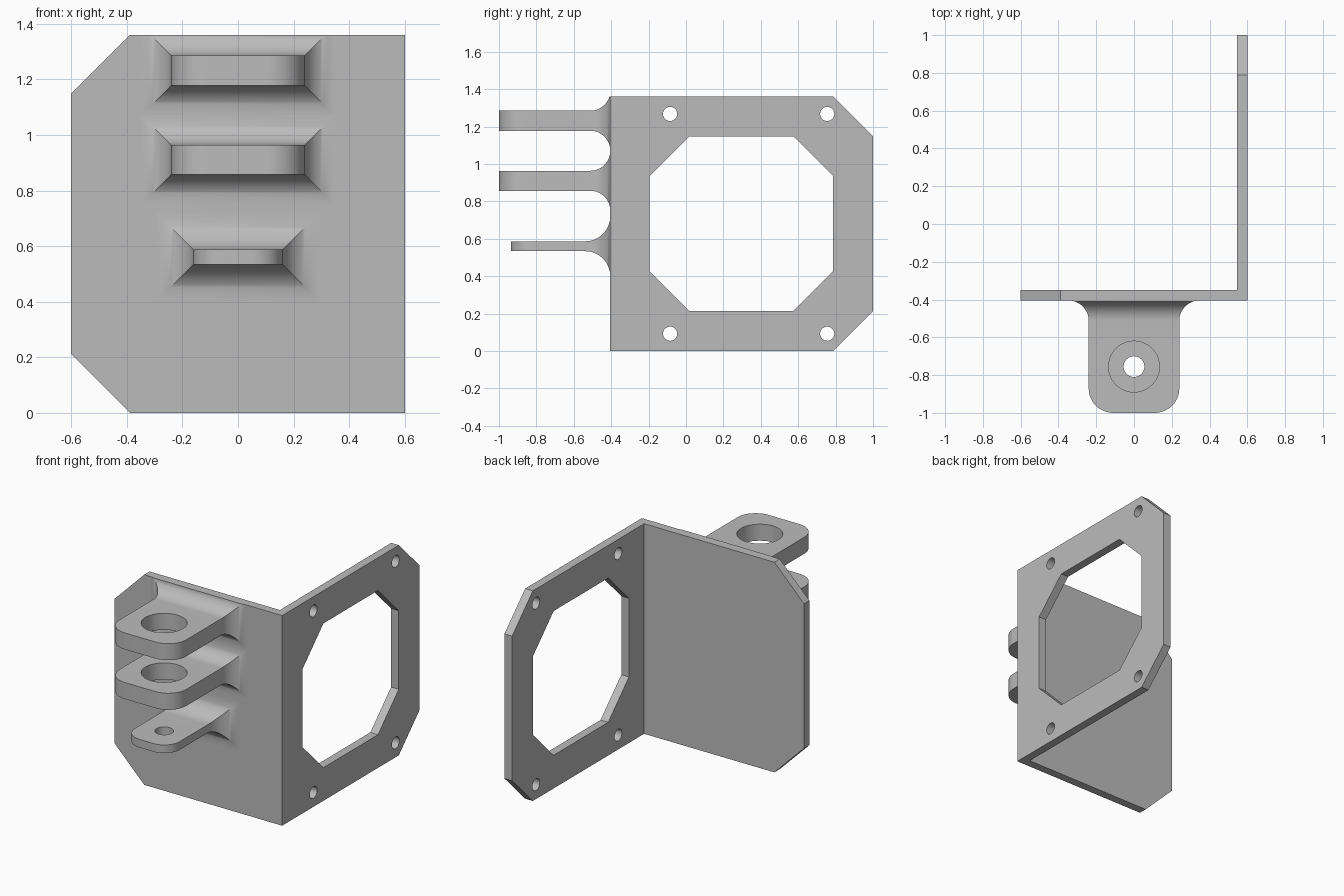
import bpy, bmesh
from math import sin, cos, pi, radians
from mathutils import Vector

cube = bpy.data.objects.get("Cube")
if cube:
    bpy.data.objects.remove(cube, do_unlink=True)

grey = bpy.data.materials.new("plain grey")
grey.use_nodes = True
grey.diffuse_color = (0.5, 0.5, 0.5, 1)
grey.node_tree.nodes["Principled BSDF"].inputs["Base Color"].default_value = (0.5, 0.5, 0.5, 1)

TOP, THICK = 1.36, 0.055
FRONT, SIDE = -0.405, 0.6      # outer faces of the two plates
CUT = 0.212                    # corner chamfer


def circle(cx, cy, r, n=40):
    return [(cx + r * cos(2 * pi * i / n), cy + r * sin(2 * pi * i / n)) for i in range(n)]


def octagon(a0, a1, b0, b1, c):
    return [(a0 + c, b0), (a1 - c, b0), (a1, b0 + c), (a1, b1 - c),
            (a1 - c, b1), (a0 + c, b1), (a0, b1 - c), (a0, b0 + c)]


def bridge(bm, a, b):
    for i in range(len(a)):
        j = (i + 1) % len(a)
        bm.faces.new((a[i], a[j], b[j], b[i]))


def prism(bm, loops, place, offset):
    """Solid from an outline (first loop) and holes (other loops)."""
    pairs = []
    for loop in loops:
        base = [Vector(place(*p)) for p in loop]
        pairs.append([[bm.verts.new(p + d) for p in base] for d in (Vector(), Vector(offset))])
    for k in (0, 1):
        edges = [bm.edges.new((p[k][i - 1], p[k][i])) for p in pairs for i in range(len(p[k]))]
        bmesh.ops.triangle_fill(bm, edges=edges, use_beauty=True)
    for a, b in pairs:
        bridge(bm, a, b)


def finish(bm, name):
    bmesh.ops.remove_doubles(bm, verts=bm.verts, dist=0.0005)
    bmesh.ops.recalc_face_normals(bm, faces=bm.faces)
    mesh = bpy.data.meshes.new(name)
    bm.to_mesh(mesh)
    bm.free()
    mesh.materials.append(grey)
    obj = bpy.data.objects.new(name, mesh)
    bpy.context.collection.objects.link(obj)
    bpy.ops.object.select_all(action='DESELECT')
    obj.select_set(True)
    bpy.context.view_layer.objects.active = obj
    bpy.ops.object.shade_smooth_by_angle(angle=radians(30))


def bracket():
    bm = bmesh.new()
    # Front plate, chamfered on its right edge
    front = [(-SIDE + CUT, 0), (SIDE, 0), (SIDE, TOP),
             (-SIDE + CUT, TOP), (-SIDE, TOP - CUT), (-SIDE, CUT)]
    prism(bm, [front], lambda x, z: (x, FRONT, z), (0, THICK, 0))
    # Side plate with octagonal window and four screw holes
    side = [(FRONT, 0), (1 - CUT, 0), (1, CUT), (1, TOP - CUT), (1 - CUT, TOP), (FRONT, TOP)]
    holes = [circle(y, z, 0.038, 24) for y in (-0.085, 0.755) for z in (0.093, 1.268)]
    window = octagon(-0.195, 0.787, 0.215, 1.148, 0.212)
    prism(bm, [side, window] + holes, lambda y, z: (SIDE, y, z), (-THICK, 0, 0))
    # Mitre the joint and open it so both plates form one body
    for v in bm.verts:
        x, y = v.co.x, v.co.y
        if x > SIDE - THICK - 0.001 and y < FRONT + THICK + 0.001:
            if abs((x - SIDE) + (y - FRONT)) > 0.001 and abs(x - SIDE) + abs(y - FRONT) < THICK + 0.001:
                v.co.x, v.co.y = SIDE - THICK, FRONT + THICK
    joint = [f for f in bm.faces if all(
        v.co.x > SIDE - THICK - 0.001 and v.co.y < FRONT + THICK + 0.001 for v in f.verts)]
    bmesh.ops.delete(bm, geom=joint, context='FACES')
    finish(bm, "angle_bracket")


def lug(name, z0, z1, half, tip, corner, hole, flare):
    bm = bmesh.new()
    root = FRONT - flare
    # Tongue with rounded tip and a round hole
    outline = [(half, root)]
    for s, start in ((1, 0), (-1, -pi / 2)):
        for i in range(13):
            a = start - i * pi / 24
            outline.append((s * (half - corner) + corner * cos(a), tip + corner + corner * sin(a)))
    outline.append((-half, root))
    prism(bm, [outline, circle(0, -0.755, hole)], lambda x, y: (x, y, z0), (0, 0, z1 - z0))
    back = [f for f in bm.faces if all(abs(v.co.y - root) < 0.0005 for v in f.verts)]
    bmesh.ops.delete(bm, geom=back, context='FACES_ONLY')
    # Concave flare into the plate, trimmed at the plate's top
    ring = None
    for i in range(17):
        a = i * pi / 32
        d, y = flare * (1 - cos(a)), root + flare * sin(a)
        w, low, high = half + d, z0 - d, min(z1 + d, TOP)
        new = [bm.verts.new(p) for p in ((-w, y, low), (w, y, low), (w, y, high), (-w, y, high))]
        if ring:
            bridge(bm, ring, new)
        ring = new
    finish(bm, name)


bracket()
lug("upper_lug", 1.178, 1.285, 0.24, -1, 0.13, 0.135, 0.107)
lug("middle_lug", 0.857, 0.964, 0.24, -1, 0.13, 0.135, 0.107)
lug("lower_lug", 0.534, 0.587, 0.16, -0.935, 0.11, 0.055, 0.134)
